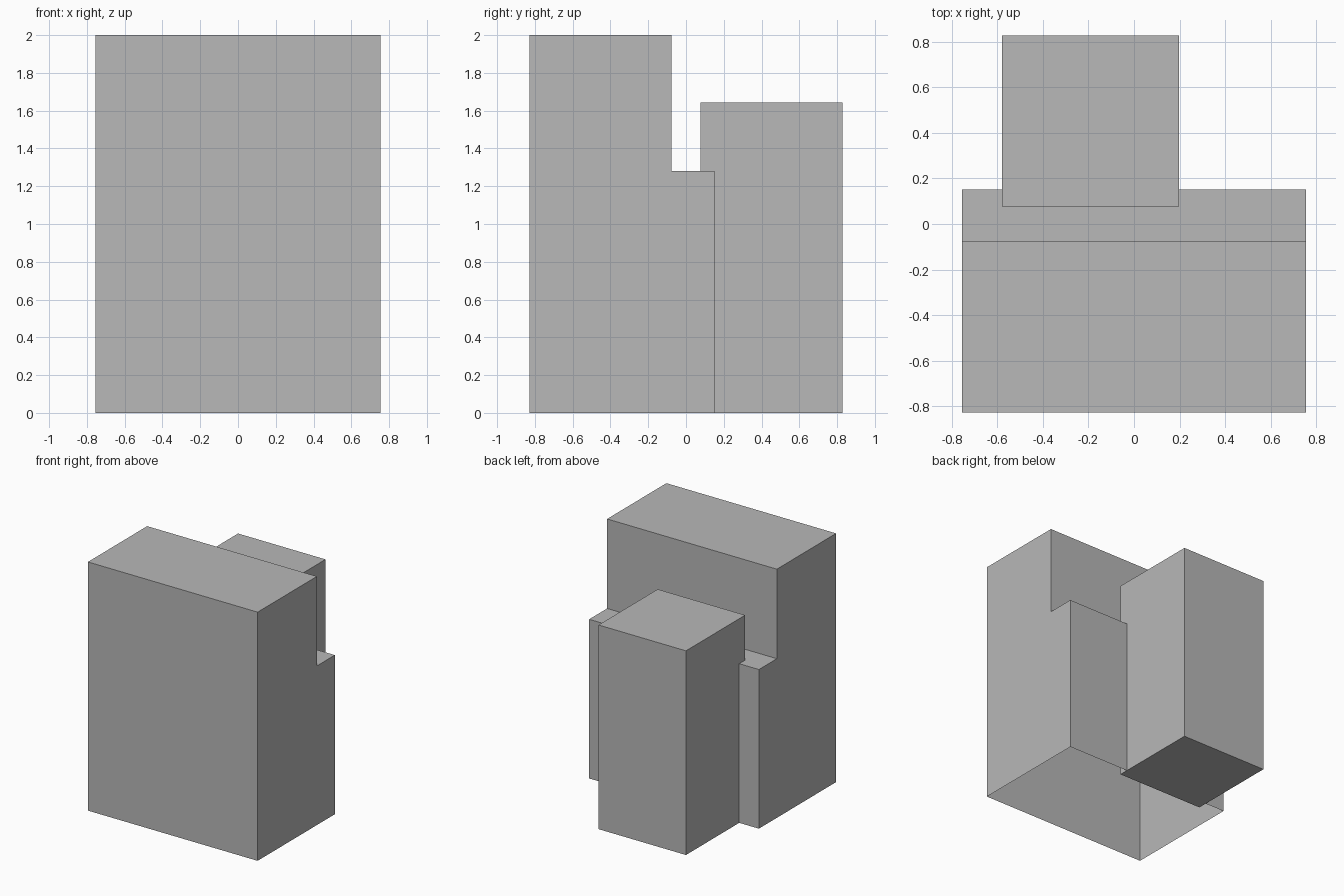
import bpy, bmesh

if "Cube" in bpy.data.objects:
    bpy.data.objects.remove(bpy.data.objects["Cube"])

grey = bpy.data.materials.new("plain grey")
grey.diffuse_color = (0.48, 0.48, 0.48, 1.0)
grey.use_nodes = True
grey.node_tree.nodes["Principled BSDF"].inputs["Base Color"].default_value = grey.diffuse_color


def extrude_profile(name, profile, x0, x1, open_bottom=False):
    """Sweep a closed (y, z) profile from x0 to x1."""
    bm = bmesh.new()
    side = bm.faces.new([bm.verts.new((x0, y, z)) for y, z in profile])
    swept = bmesh.ops.extrude_face_region(bm, geom=[side], use_keep_orig=True)
    moved = [v for v in swept["geom"] if isinstance(v, bmesh.types.BMVert)]
    bmesh.ops.translate(bm, vec=(x1 - x0, 0, 0), verts=moved)
    bmesh.ops.recalc_face_normals(bm, faces=bm.faces)
    if open_bottom:
        floor = [f for f in bm.faces if all(v.co.z < 1e-5 for v in f.verts)]
        bmesh.ops.delete(bm, geom=floor, context='FACES_ONLY')
    mesh = bpy.data.meshes.new(name)
    bm.to_mesh(mesh)
    bm.free()
    mesh.materials.append(grey)
    obj = bpy.data.objects.new(name, mesh)
    bpy.context.collection.objects.link(obj)
    return obj


# Main block: tall front with a lower step behind it, hollow and open underneath
extrude_profile(
    "stepped_main_block",
    [(-0.829, 0), (0.152, 0), (0.152, 1.28), (-0.076, 1.28), (-0.076, 2), (-0.829, 2)],
    -0.755, 0.755, open_bottom=True)

# Rear block: closed box set into the step, off centre
extrude_profile(
    "rear_block",
    [(0.077, 0), (0.829, 0), (0.829, 1.642), (0.077, 1.642)],
    -0.58, 0.198)
